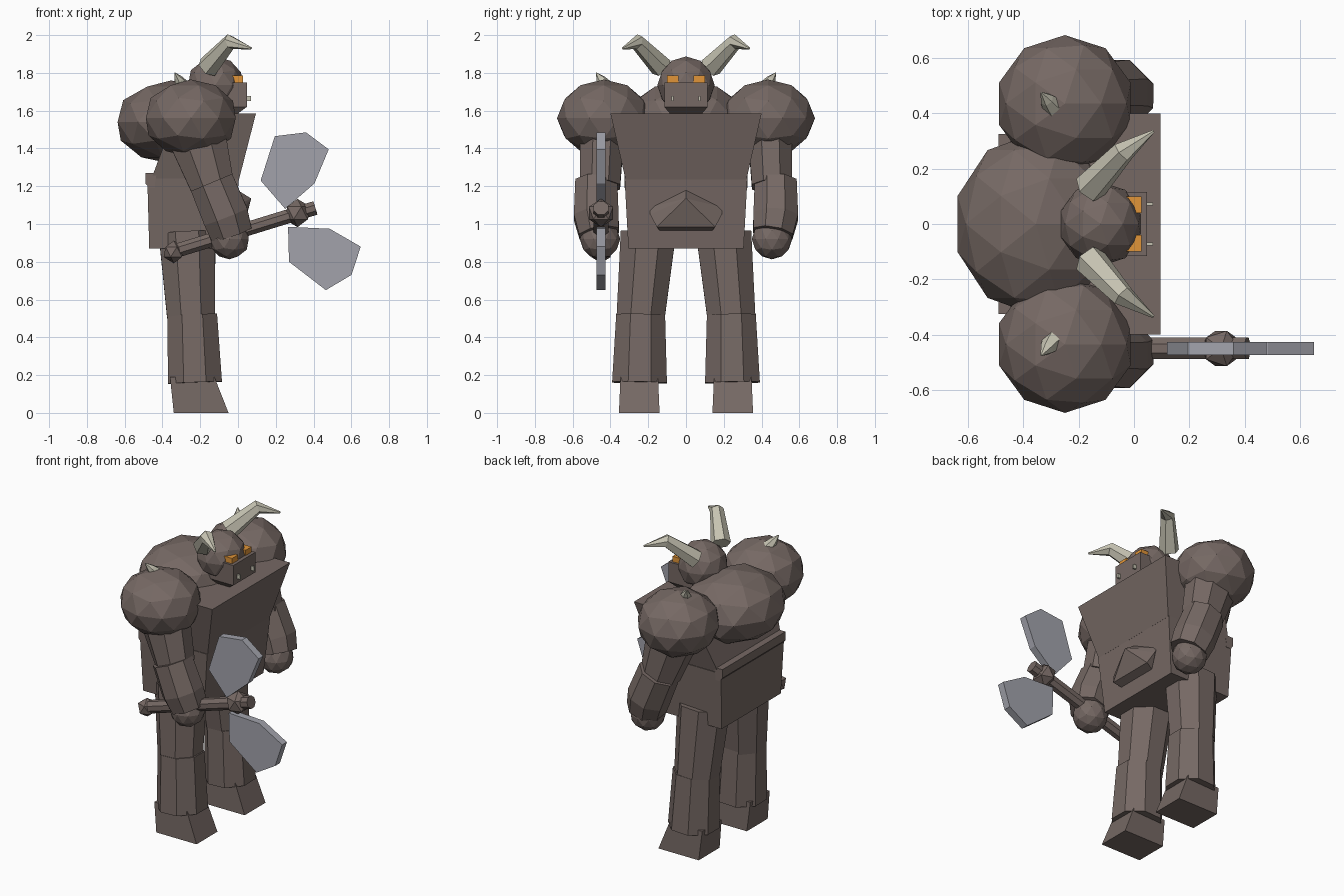
import bpy, bmesh, math
from mathutils import Vector, Matrix

if "Cube" in bpy.data.objects:
    bpy.data.objects.remove(bpy.data.objects["Cube"])


def material(name, rgb):
    m = bpy.data.materials.new(name)
    m.diffuse_color = (*rgb, 1)
    m.use_nodes = True
    m.node_tree.nodes["Principled BSDF"].inputs["Base Color"].default_value = m.diffuse_color
    return m


HIDE = material("brown_hide", (0.180, 0.140, 0.127))
BONE = material("pale_bone", (0.56, 0.54, 0.44))
STEEL = material("grey_steel", (0.36, 0.365, 0.41))
EYE = material("orange_eye", (0.75, 0.30, 0.04))


def finish(name, bm, mat):
    bmesh.ops.recalc_face_normals(bm, faces=bm.faces)
    me = bpy.data.meshes.new(name)
    bm.to_mesh(me)
    bm.free()
    me.materials.append(mat)
    ob = bpy.data.objects.new(name, me)
    bpy.context.collection.objects.link(ob)
    return ob


def ball(name, centre, radii, mat=HIDE, sub=2):
    bm = bmesh.new()
    bmesh.ops.create_icosphere(bm, subdivisions=sub, radius=1,
                               matrix=Matrix.Translation(centre) @ Matrix.Diagonal((*radii, 1)))
    return finish(name, bm, mat)


def loft(bm, rings):
    """Skin a list of equally long point rings and cap both ends."""
    vs = [[bm.verts.new(p) for p in r] for r in rings]
    n = len(vs[0])
    for a, b in zip(vs, vs[1:]):
        for i in range(n):
            j = (i + 1) % n
            bm.faces.new((a[i], a[j], b[j], b[i]))
    bm.faces.new(vs[0])
    bm.faces.new(vs[-1])


def limb(name, stations, mat=HIDE, sides=8, turn=0.5):
    """Faceted tube; each station is (centre, x radius, y radius)."""
    pts = [Vector(s[0]) for s in stations]
    rings = []
    for i, (c, rx, ry) in enumerate(stations):
        d = pts[min(i + 1, len(pts) - 1)] - pts[max(i - 1, 0)]
        q = Vector((0, 0, 1)).rotation_difference(d)
        ring = []
        for k in range(sides):
            a = math.tau * (k + turn) / sides
            ring.append(pts[i] + q @ Vector((rx * math.cos(a), ry * math.sin(a), 0)))
        rings.append(ring)
    bm = bmesh.new()
    loft(bm, rings)
    return finish(name, bm, mat)


def block(name, *levels, mat=HIDE):
    """Tapered box; each level is (z, x0, x1, y0, y1)."""
    bm = bmesh.new()
    loft(bm, [[(x0, y0, z), (x1, y0, z), (x1, y1, z), (x0, y1, z)]
              for z, x0, x1, y0, y1 in levels])
    return finish(name, bm, mat)


def plate(name, outline, y0, y1, mat):
    bm = bmesh.new()
    loft(bm, [[(x, y, z) for x, z in outline] for y in (y0, y1)])
    return finish(name, bm, mat)


# Torso, waist and hump
block("chest", (1.235, -0.46, 0.005, -0.32, 0.32), (1.585, -0.33, 0.095, -0.40, 0.40))
block("waist", (0.87, -0.47, -0.03, -0.305, 0.305), (1.24, -0.48, 0.005, -0.325, 0.325))
block("back_ledge", (1.19, -0.47, -0.44, -0.325, 0.325), (1.215, -0.49, -0.44, -0.325, 0.325),
      (1.27, -0.49, -0.43, -0.325, 0.325))
ball("back_hump", (-0.355, 0, 1.54), (0.297, 0.33, 0.22))

# Faceted belt buckle
bm = bmesh.new()
buckle = [(-0.02, 0, 1.19), (0.07, 0, 1.135)]
for s in (-1, 1):
    buckle += [(-0.02, s * 0.19, 1.09), (0, s * 0.19, 1.05), (-0.02, s * 0.14, 0.965),
               (0.03, s * 0.155, 0.985)]
for p in buckle:
    bm.verts.new(p)
bmesh.ops.convex_hull(bm, input=bm.verts)
finish("belt_buckle", bm, HIDE)

# Head with muzzle
ball("head", (-0.12, 0, 1.735), (0.152, 0.152, 0.152))
block("muzzle", (1.585, -0.14, 0.0, -0.085, 0.085), (1.62, -0.14, 0.047, -0.115, 0.115),
      (1.75, -0.14, 0.047, -0.115, 0.115))

for s, side in ((-1, "right"), (1, "left")):
    # Face details
    ya, yb = sorted((s * 0.04, s * 0.10))
    block(side + "_eye", (1.75, -0.04, 0.027, ya, yb), (1.785, -0.04, 0.027, ya, yb), mat=EYE)
    ya, yb = sorted((s * 0.066, s * 0.078))
    block(side + "_nose_stud", (1.65, 0.04, 0.068, ya, yb), (1.677, 0.04, 0.068, ya, yb), mat=BONE)
    # Horn
    limb(side + "_horn", [((-0.16, s * 0.13, 1.83), 0.06, 0.06),
                          ((-0.04, s * 0.26, 1.965), 0.042, 0.042),
                          ((0.07, s * 0.335, 1.93), 0.006, 0.006)], BONE, 6)
    # Shoulder and its spike
    ball(side + "_shoulder", (-0.25, s * 0.435, 1.56), (0.25, 0.248, 0.205))
    limb(side + "_shoulder_spike", [((-0.285, s * 0.415, 1.715), 0.045, 0.045),
                                    ((-0.315, s * 0.45, 1.765), 0.026, 0.026),
                                    ((-0.335, s * 0.475, 1.80), 0.003, 0.003)], BONE, 6)
    # Arm
    limb(side + "_upper_arm", [((-0.135, s * 0.455, 1.20), 0.125, 0.115),
                               ((-0.215, s * 0.445, 1.46), 0.165, 0.125)])
    limb(side + "_forearm", [((-0.035, s * 0.46, 0.95), 0.120, 0.115),
                             ((-0.065, s * 0.475, 1.04), 0.132, 0.128),
                             ((-0.14, s * 0.475, 1.22), 0.128, 0.12)])
    ball(side + "_hand", (-0.045, s * 0.455, 0.92), (0.107, 0.107, 0.107))
    # Leg
    limb(side + "_thigh", [((-0.248, s * 0.24, 0.51), 0.138, 0.138),
                           ((-0.27, s * 0.20, 0.95), 0.162, 0.158)])
    limb(side + "_shin", [((-0.228, s * 0.246, 0.16), 0.155, 0.157),
                          ((-0.242, s * 0.24, 0.52), 0.142, 0.14)])
    ya, yb = sorted((s * 0.14, s * 0.355))
    block(side + "_foot", (0, -0.34, -0.05, ya, yb),
          (0.19, -0.36, -0.125, ya + 0.008, yb - 0.008))

# Axe held in the right hand
AY = -0.45
limb("axe_handle", [((-0.37, AY, 0.845), 0.04, 0.042), ((0.41, AY, 1.085), 0.04, 0.042)])
ball("axe_pommel", (-0.34, AY, 0.852), (0.06, 0.06, 0.06), sub=1)
ball("axe_hub", (0.315, AY, 1.058), (0.075, 0.075, 0.075), sub=1)
plate("upper_axe_blade", [(0.195, 1.465), (0.36, 1.485), (0.48, 1.395), (0.405, 1.215),
                          (0.25, 1.08), (0.12, 1.23)], AY - 0.024, AY + 0.024, STEEL)
plate("lower_axe_blade", [(0.265, 0.985), (0.485, 0.975), (0.65, 0.88), (0.60, 0.73),
                          (0.465, 0.65), (0.27, 0.80)], AY - 0.024, AY + 0.024, STEEL)
